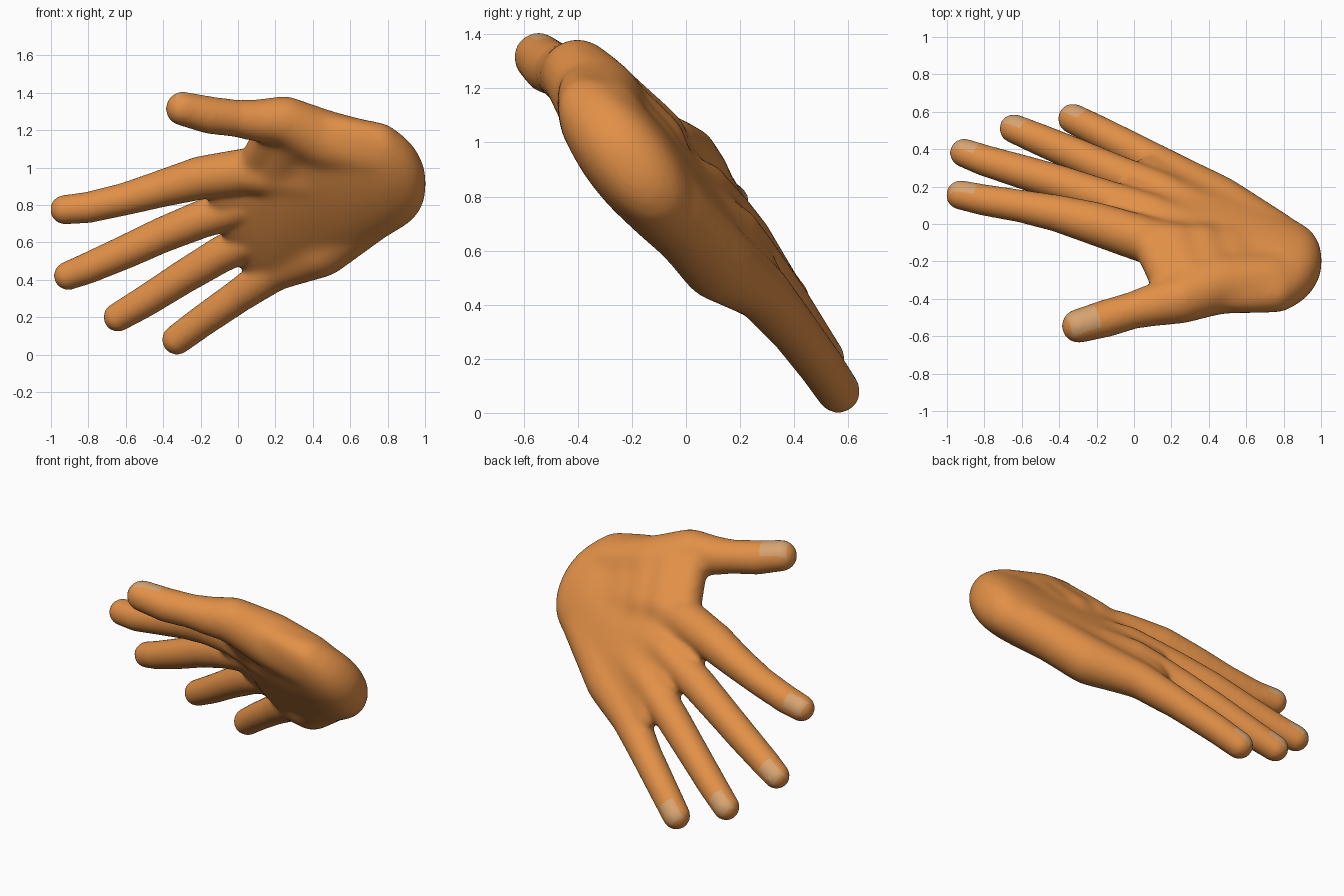
import bpy, bmesh, math
from mathutils import Vector

if "Cube" in bpy.data.objects:
    bpy.data.objects.remove(bpy.data.objects["Cube"])

ACROSS = Vector((0, 0.618, -0.786))   # across the palm, thumb to little finger
BACK = Vector((0, 0.786, 0.618))      # out of the back of the hand


def material(name, rgb):
    m = bpy.data.materials.new(name)
    m.diffuse_color = (*rgb, 1)
    m.use_nodes = True
    m.node_tree.nodes["Principled BSDF"].inputs["Base Color"].default_value = m.diffuse_color
    return m


skin = material("skin", (0.76, 0.28, 0.064))
nail = material("nail", (0.68, 0.37, 0.165))

# Digit paths from the tip to the palm: x, y, z, radius
INDEX = [(-.926, .155, .775, .075), (-.8, .128, .787, .08), (-.6, .095, .833, .084),
         (-.4, .055, .89, .096), (-.2, 0, .945, .112), (.05, -.08, .98, .122), (.4, -.18, .95, .13)]
MIDDLE = [(-.908, .38, .422, .073), (-.8, .34, .463, .08), (-.6, .28, .55, .087),
          (-.4, .22, .642, .092), (-.2, .15, .722, .098), (.1, .05, .82, .108), (.45, -.1, .86, .12)]
RING = [(-.642, .51, .2, .074), (-.5, .45, .283, .081), (-.3, .365, .41, .087),
        (-.1, .275, .53, .094), (.15, .17, .66, .105), (.45, 0, .74, .125)]
LITTLE = [(-.326, .563, .08, .077), (-.2, .5, .173, .081), (0, .395, .312, .087),
          (.2, .28, .447, .105), (.45, .12, .555, .14), (.75, -.06, .76, .13)]
THUMB = [(-.295, -.545, 1.315, .087), (-.15, -.505, 1.28, .096), (0, -.46, 1.262, .095),
         (.12, -.43, 1.25, .112), (.25, -.4, 1.25, .132), (.45, -.32, 1.15, .16),
         (.72, -.31, 1.08, .155)]
# Flesh between thumb and index finger
WEBS = [[(.1, -.11, 1.01, .1), (.2, -.33, 1.2, .1)],
        [(.22, -.13, 1.0, .14), (.3, -.32, 1.18, .135)],
        [(.36, -.14, .98, .145), (.42, -.3, 1.14, .14)],
        [(.5, -.16, .95, .145), (.55, -.3, 1.1, .15)]]

# Palm cross-sections: x, centre across, centre depth, half width, half thickness
PALM = [(1.006, -.84, .41, .05, .035), (.99, -.84, .41, .13, .08), (.95, -.845, .41, .21, .125),
        (.9, -.855, .41, .27, .15), (.8, -.865, .411, .355, .168), (.6, -.8, .425, .46, .165),
        (.4, -.744, .457, .535, .148), (.2, -.58, .493, .49, .13), (.1, -.5, .525, .43, .105),
        (0, -.52, .545, .33, .09), (-.1, -.61, .555, .18, .075), (-.155, -.61, .56, .07, .045)]

# Unit ball reused along every digit
bm = bmesh.new()
bmesh.ops.create_icosphere(bm, subdivisions=3, radius=1)
bm.verts.index_update()
BALL_V = [v.co.copy() for v in bm.verts]
BALL_F = [[v.index for v in f.verts] for f in bm.faces]
bm.free()
verts, faces = [], []


def add_digit(path):
    """Sweep the ball along the path."""
    pts = [Vector(p) for p in path]
    for a, b in zip(pts, pts[1:]):
        n = max(2, math.ceil((b - a).length / .03))
        for i in range(n + 1):
            p = a.lerp(b, i / n)
            k = len(verts)
            verts.extend(p.xyz + v * (p.w + .005) for v in BALL_V)
            faces.extend([k + j for j in f] for f in BALL_F)


def add_palm(sides=40):
    """Loft the palm through its oval sections."""
    for x, uc, dc, a, b in PALM:
        for i in range(sides):
            t = 2 * math.pi * i / sides
            c, s = math.cos(t), math.sin(t)
            p = ACROSS * (uc + a * c) + BACK * (dc + b * math.copysign(abs(s) ** .85, s))
            verts.append(Vector((x, p.y, p.z)))
    for r in range(len(PALM) - 1):
        for i in range(sides):
            j, k = (i + 1) % sides, r * sides
            faces.append([k + j, k + i, k + sides + i, k + sides + j])
    faces.append(list(range(sides)))
    faces.append(list(range(len(PALM) * sides))[-sides:][::-1])


# Rough hand: digits and palm overlapping
add_palm()
mesh = bpy.data.meshes.new("hand")
mesh.from_pydata(verts, [], faces)
bm = bmesh.new()
bm.from_mesh(mesh)
bmesh.ops.recalc_face_normals(bm, faces=bm.faces)
bm.to_mesh(mesh)
bm.free()
verts, faces = [tuple(v.co) for v in mesh.vertices], [list(p.vertices) for p in mesh.polygons]
for path in (INDEX, MIDDLE, RING, LITTLE, THUMB, *WEBS):
    add_digit(path)
mesh.clear_geometry()
mesh.from_pydata(verts, [], faces)
hand = bpy.data.objects.new("hand", mesh)
bpy.context.collection.objects.link(hand)


def soften(iterations, group=""):
    m = hand.modifiers.new("soften", "SMOOTH")
    m.factor, m.iterations, m.vertex_group = .5, iterations, group


def bake():
    """Replace the mesh by its modified shape."""
    bpy.context.view_layer.update()
    new = bpy.data.meshes.new_from_object(
        hand.evaluated_get(bpy.context.evaluated_depsgraph_get()))
    hand.modifiers.clear()
    hand.data = new


# Fuse into one skin and soften the joins
fuse = hand.modifiers.new("fuse", "REMESH")
fuse.mode = "VOXEL"
fuse.voxel_size = .012
soften(15)
bake()

# Blend the palm and thumb mound further, fading in from the knuckles
palm = hand.vertex_groups.new(name="palm")
levels = {}
for v in hand.data.vertices:
    x, y, z = v.co
    w = (x - .04) / .26 + (.35 if .93 < z < 1.15 else 0)
    levels.setdefault(round(min(1, max(0, w)) * 10), []).append(v.index)
for level, ids in levels.items():
    if level:
        palm.add(ids, level / 10, "REPLACE")
soften(80, "palm")
bake()
hand.vertex_groups.clear()
hand.data.materials.clear()
hand.data.materials.append(skin)
hand.data.materials.append(nail)

bm = bmesh.new()
bm.from_mesh(hand.data)
for f in bm.faces:
    f.material_index = 0
    f.smooth = True


def cut_nail(path, up, front, rear, half):
    """Cut a clean nail outline into the back of a fingertip."""
    tip = Vector(path[0][:3])
    along = (tip - Vector(path[1][:3])).normalized()
    up = (up - along * up.dot(along)).normalized()
    side = along.cross(up)
    for axis, lim in ((along, front), (along, -rear), (side, half), (side, -half)):
        near = [f for f in bm.faces if (f.verts[0].co - tip).length < .17
                and (f.verts[0].co - tip).dot(up) > 0]
        geom = set(near)
        for f in near:
            geom.update(f.edges)
            geom.update(f.verts)
        bmesh.ops.bisect_plane(bm, geom=list(geom), plane_co=tip + axis * lim, plane_no=axis)
    for f in bm.faces:
        d = f.calc_center_median() - tip
        if (d.length < .17 and d.dot(up) > .015 and -rear < d.dot(along) < front
                and abs(d.dot(side)) < half):
            f.material_index = 1


for finger in (INDEX, MIDDLE, RING, LITTLE):
    cut_nail(finger, BACK, .056, .075, .047)
cut_nail(THUMB, Vector((0, .35, .94)), .06, .1, .066)
bm.to_mesh(hand.data)
bm.free()
